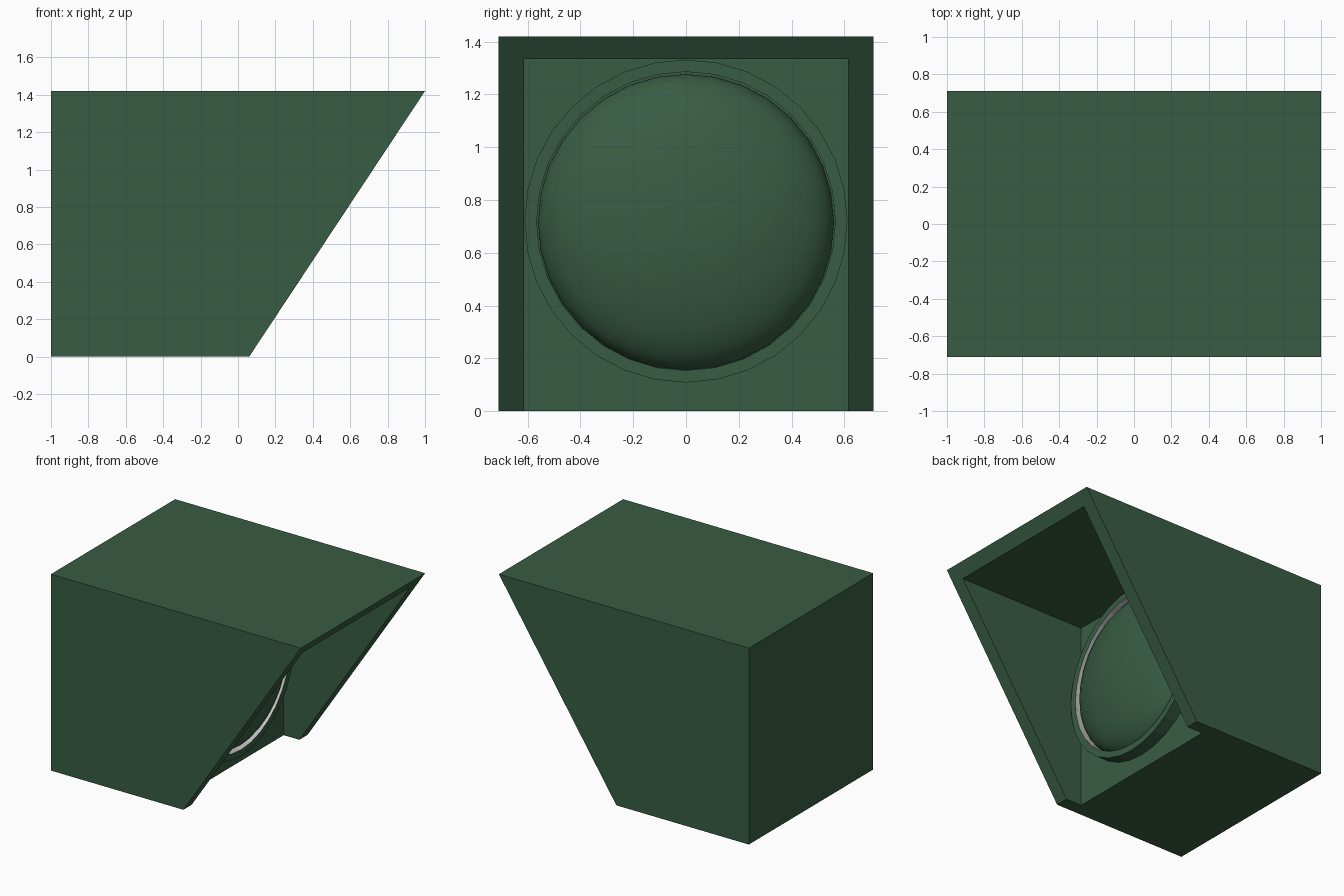
import bpy, bmesh, math

if "Cube" in bpy.data.objects:
    bpy.data.objects.remove(bpy.data.objects["Cube"])


def material(name, rgb):
    m = bpy.data.materials.new(name)
    m.diffuse_color = (*rgb, 1)
    m.use_nodes = True
    m.node_tree.nodes["Principled BSDF"].inputs["Base Color"].default_value = m.diffuse_color
    return m


GREEN = material("dark green", (0.039, 0.108, 0.057))
GREY = material("light grey", (0.55, 0.55, 0.55))


def finish(name, bm, mats):
    bmesh.ops.recalc_face_normals(bm, faces=bm.faces)
    me = bpy.data.meshes.new(name)
    bm.to_mesh(me)
    bm.free()
    ob = bpy.data.objects.new(name, me)
    bpy.context.collection.objects.link(ob)
    for m in mats:
        me.materials.append(m)
    return ob


def prism(name, profile, half_width):
    """Extrude an (x, z) profile along y, centred on y = 0."""
    bm = bmesh.new()
    face = bm.faces.new([bm.verts.new((x, -half_width, z)) for x, z in profile])
    out = bmesh.ops.extrude_face_region(bm, geom=[face])["geom"]
    verts = [v for v in out if isinstance(v, bmesh.types.BMVert)]
    bmesh.ops.translate(bm, verts=verts, vec=(0, 2 * half_width, 0))
    return finish(name, bm, [GREEN])


def lathe(bm, profile, cz, sides=32, closed=False):
    """Spin (x, radius) points around an x-directed axis; returns face rows."""
    loops = []
    for x, r in profile:
        if r < 1e-6:
            loops.append([bm.verts.new((x, 0, cz))] * sides)
        else:
            loops.append([bm.verts.new((x, r * math.sin(2 * math.pi * i / sides),
                                        cz + r * math.cos(2 * math.pi * i / sides)))
                          for i in range(sides)])
    n = len(loops)
    rows = []
    for k in range(n if closed else n - 1):
        a, b = loops[k], loops[(k + 1) % n]
        row = []
        for i in range(sides):
            j = (i + 1) % sides
            row.append(bm.faces.new(list(dict.fromkeys((a[i], a[j], b[j], b[i])))))
        rows.append(row)
    return rows


# Housing: slanted block with a recess open at the front and bottom
FACE_X = -0.065
housing = prism("housing", [(-1, 0), (0.06, 0), (1, 1.42), (-1, 1.42)], 0.71)
cutter = prism("recess_cutter", [(FACE_X, -0.3), (1.4, -0.3), (1.4, 1.335), (FACE_X, 1.335)], 0.615)
cutter.hide_render = True
mod = housing.modifiers.new("recess", "BOOLEAN")
mod.operation = "DIFFERENCE"
mod.solver = "EXACT"
mod.object = cutter
bpy.context.view_layer.objects.active = housing
housing.select_set(True)
bpy.ops.object.modifier_apply(modifier=mod.name)
bpy.data.objects.remove(cutter)

# Lens ring: short tube with a pale inner wall
bm = bmesh.new()
rows = lathe(bm, [(FACE_X, 0.612), (0.025, 0.612), (0.025, 0.566), (FACE_X, 0.566)],
             0.72, closed=True)
for f in rows[2]:
    f.material_index = 1
finish("lens_ring", bm, [GREEN, GREY])

# Lens: flattened smooth dome
bm = bmesh.new()
steps = 10
dome = [(-0.045 + 0.2 * math.sin(t), 0.561 * math.cos(t))
        for t in (math.pi / 2 * k / steps for k in range(steps + 1))]
rows = lathe(bm, [(FACE_X, 0.561)] + dome, 0.716)
for row in rows:
    for f in row:
        f.smooth = True
finish("lens", bm, [GREEN])
